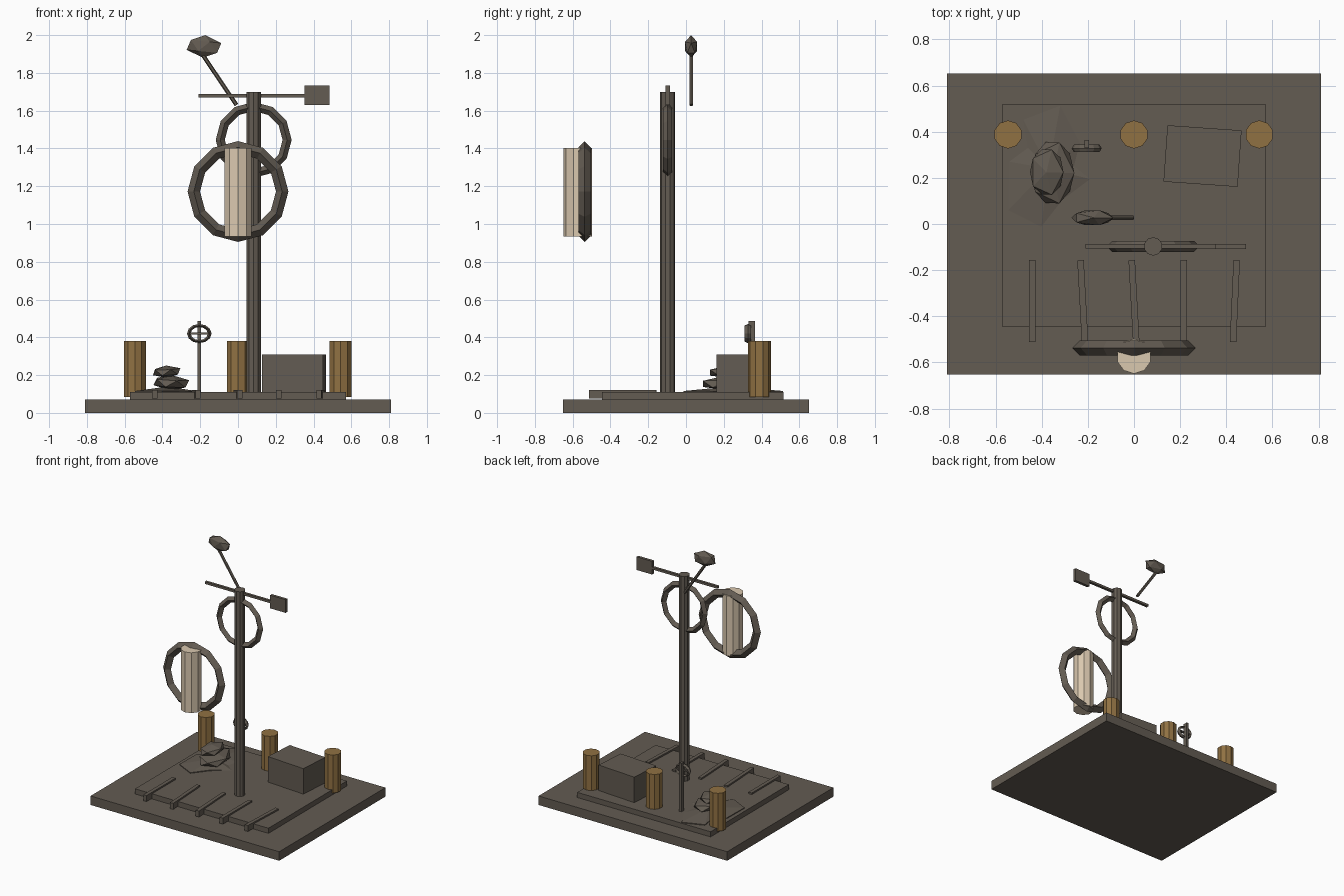
import bpy, bmesh, math
from mathutils import Vector

if "Cube" in bpy.data.objects:
    bpy.data.objects.remove(bpy.data.objects["Cube"])


def material(name, rgb):
    m = bpy.data.materials.new(name)
    m.diffuse_color = (*rgb, 1)
    m.use_nodes = True
    m.node_tree.nodes["Principled BSDF"].inputs["Base Color"].default_value = m.diffuse_color
    return m


STONE = material("dark_stone", (0.125, 0.106, 0.085))
WOOD = material("brown_wood", (0.28, 0.165, 0.055))
CREAM = material("cream_lamp", (0.70, 0.58, 0.43))


def finish(name, mat):
    ob = bpy.context.object
    ob.name = name
    ob.data.materials.append(mat)
    return ob


def box(name, lo, hi, rot=(0, 0, 0), mat=STONE):
    c = [(a + b) / 2 for a, b in zip(lo, hi)]
    bpy.ops.mesh.primitive_cube_add(size=1, location=c, rotation=rot)
    ob = finish(name, mat)
    ob.scale = [b - a for a, b in zip(lo, hi)]
    return ob


def post(name, x, y, z0, z1, r, mat=STONE, sides=10):
    bpy.ops.mesh.primitive_cylinder_add(vertices=sides, radius=r, depth=z1 - z0,
                                        location=(x, y, (z0 + z1) / 2))
    return finish(name, mat)


def ring(name, c, major, minor, scale=(1, 1, 1)):
    # diamond section ring facing the front
    bpy.ops.mesh.primitive_torus_add(location=c, rotation=(math.pi / 2, 0, 0),
                                     major_segments=12, minor_segments=4,
                                     major_radius=major, minor_radius=minor)
    ob = finish(name, STONE)
    ob.scale = scale
    return ob


def rock(name, c, size, rot=(0, 0, 0)):
    bpy.ops.mesh.primitive_ico_sphere_add(subdivisions=1, radius=1, location=c, rotation=rot)
    ob = finish(name, STONE)
    ob.scale = size
    return ob


# stepped base
box("base", (-0.81, -0.652, 0), (0.81, 0.652, 0.07))
box("upper_step", (-0.573, -0.445, 0.06), (0.573, 0.517, 0.11))

# floor strips, slightly crooked
for i, (x, a) in enumerate([(-0.441, 0), (-0.222, 0.055), (0, 0.055), (0.215, 0), (0.437, -0.045)]):
    box(f"floor_strip_{i + 1}", (x - 0.014, -0.512, 0.075), (x + 0.014, -0.157, 0.122), (0, 0, a))

# mast with ring, crossbar and plate
post("mast", 0.083, -0.097, 0.11, 1.70, 0.04)
ring("mast_ring", (0.083, -0.097, 1.445), 0.177, 0.024)
box("crossbar", (-0.21, -0.107, 1.669), (0.36, -0.087, 1.687))
box("sign_plate", (0.352, -0.108, 1.63), (0.485, -0.086, 1.732))

# slanted arm with faceted head
a, b = Vector((-0.008, 0.027, 1.63)), Vector((-0.19, 0.027, 1.90))
d = b - a
bpy.ops.mesh.primitive_cylinder_add(vertices=6, radius=0.011, depth=d.length, location=(a + b) / 2)
arm = finish("slanted_arm", STONE)
arm.rotation_euler = d.to_track_quat('Z', 'Y').to_euler()
rock("arm_head", (-0.18, 0.027, 1.94), (0.1, 0.038, 0.06), (0, 0.1, 0))

# hanging lamp inside large ring
ring("lamp_ring", (0, -0.537, 1.172), 0.234, 0.033)
post("lamp", 0, -0.573, 0.935, 1.403, 0.076, CREAM)

# wooden stumps
for n, x in (("left", -0.546), ("middle", 0), ("right", 0.543)):
    post(f"stump_{n}", x, 0.388, 0.085, 0.38, 0.061, WOOD)

# crate
box("crate", (0.136, 0.172, 0.105), (0.458, 0.417, 0.308), (0, 0, -0.07))

# small valve wheel on a stake
box("valve_stake", (-0.215, 0.33, 0.1), (-0.196, 0.364, 0.487))
ring("valve_wheel", (-0.205, 0.328, 0.42), 0.055, 0.01, (1, 0.78, 1.7))
box("valve_spoke", (-0.255, 0.32, 0.415), (-0.155, 0.336, 0.426))

# flat rubble sheet under the rocks
outline = [(-0.48, 0.452), (-0.32, 0.513), (-0.235, 0.353), (-0.26, 0.25), (-0.19, 0.195),
           (-0.31, 0.105), (-0.402, -0.012), (-0.545, 0.06), (-0.541, 0.27), (-0.46, 0.33)]
bm = bmesh.new()
rim = [bm.verts.new((x, y, 0.116 if x < -0.3 else 0.11)) for x, y in outline]
low = [bm.verts.new((x, y, 0.105)) for x, y in outline]
apex = bm.verts.new((-0.37, 0.24, 0.14))
for i in range(len(rim)):
    j = (i + 1) % len(rim)
    bm.faces.new((rim[i], rim[j], apex))
    bm.faces.new((low[i], low[j], rim[j], rim[i]))
bm.faces.new(low)
bmesh.ops.recalc_face_normals(bm, faces=bm.faces)
me = bpy.data.meshes.new("rubble_sheet")
bm.to_mesh(me)
bm.free()
me.materials.append(STONE)
bpy.context.collection.objects.link(bpy.data.objects.new("rubble_sheet", me))

# stacked rocks
rock("lower_rock", (-0.353, 0.222, 0.16), (0.105, 0.155, 0.04), (0.05, 0.05, 0))
rock("upper_rock", (-0.378, 0.225, 0.218), (0.082, 0.115, 0.033), (0.05, -0.05, 0))
